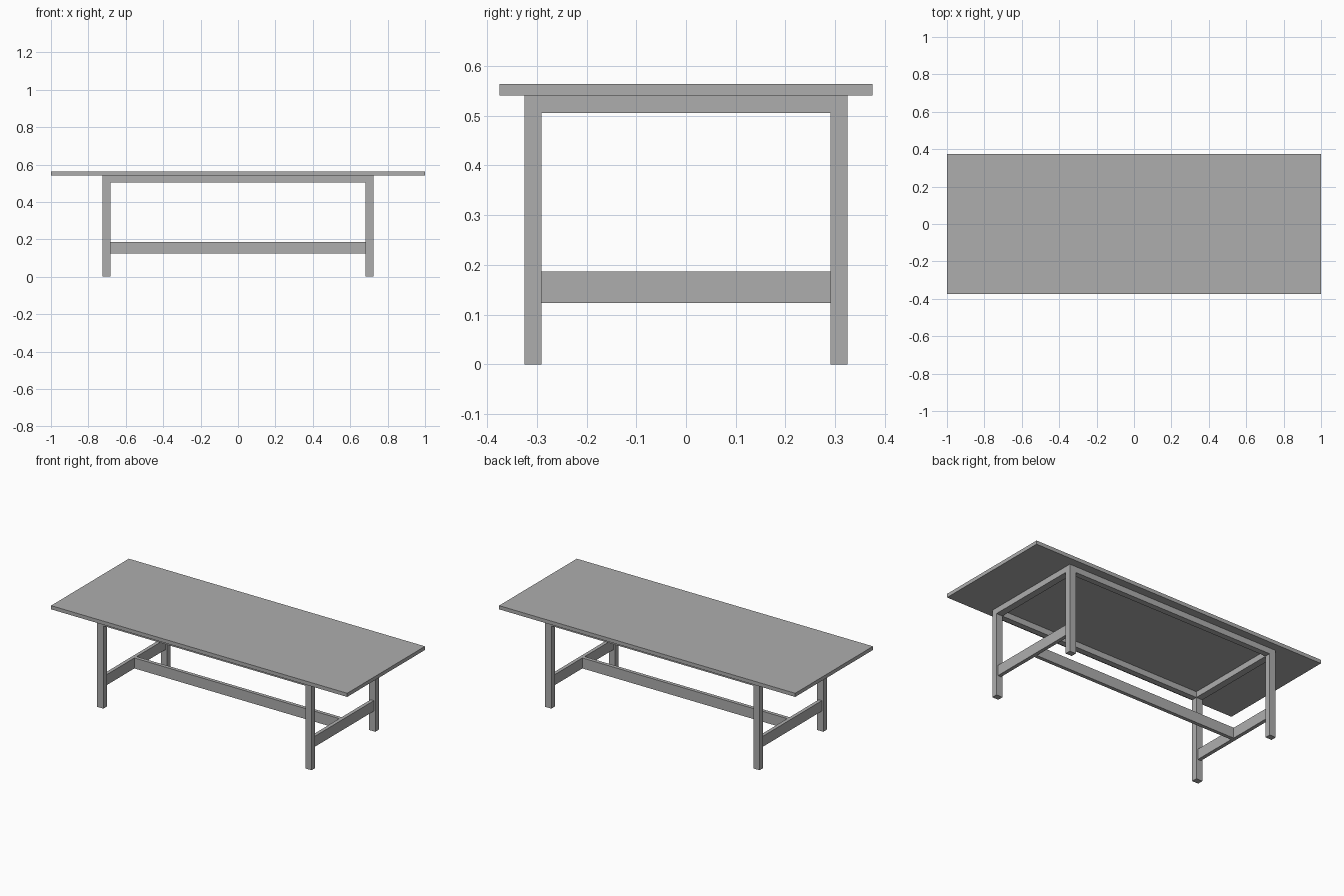
import bpy

if "Cube" in bpy.data.objects:
    bpy.data.objects.remove(bpy.data.objects["Cube"])

# Dark grey finish shared by all parts
GREY = bpy.data.materials.new("dark_grey")
GREY.diffuse_color = (0.42, 0.42, 0.42, 1)
GREY.use_nodes = True
GREY.node_tree.nodes["Principled BSDF"].inputs["Base Color"].default_value = GREY.diffuse_color


def box(name, x, y, z):
    """Box spanning the given (min, max) ranges."""
    r = (x, y, z)
    bpy.ops.mesh.primitive_cube_add(size=1, location=[(a + b) / 2 for a, b in r])
    o = bpy.context.object
    o.name = name
    o.scale = [b - a for a, b in r]
    bpy.ops.object.transform_apply(location=False, rotation=False, scale=True)
    o.data.materials.append(GREY)
    return o


def span(side, inner, outer):
    return tuple(sorted((side * inner, side * outer)))


X0, X1 = 0.682, 0.724      # leg inner / outer in x
Y0, Y1 = 0.29, 0.325       # leg inner / outer in y
TOP = 0.5405
APRON = (0.505, TOP)
RAIL = (0.123, 0.187)
S0, S1 = 0.692, 0.714      # end stretcher inner / outer in x

# Table top
box("table_top", (-1, 1), (-0.375, 0.375), (TOP, 0.563))

# Legs
for sx, xn in ((-1, "left"), (1, "right")):
    for sy, yn in ((-1, "front"), (1, "back")):
        box(f"{yn}_{xn}_leg", span(sx, X0, X1), span(sy, Y0, Y1), (0, TOP))

# End aprons and end stretchers
for sx, xn in ((-1, "left"), (1, "right")):
    box(f"{xn}_apron", span(sx, X0, X1), (-Y0, Y0), APRON)
    box(f"{xn}_stretcher", span(sx, S0, S1), (-Y0, Y0), RAIL)

# Long aprons
for sy, yn in ((-1, "front"), (1, "back")):
    box(f"{yn}_apron", (-X0, X0), span(sy, Y0, Y1), APRON)

# Centre stretcher
box("centre_stretcher", (-S0, S0), (-0.011, 0.011), RAIL)
